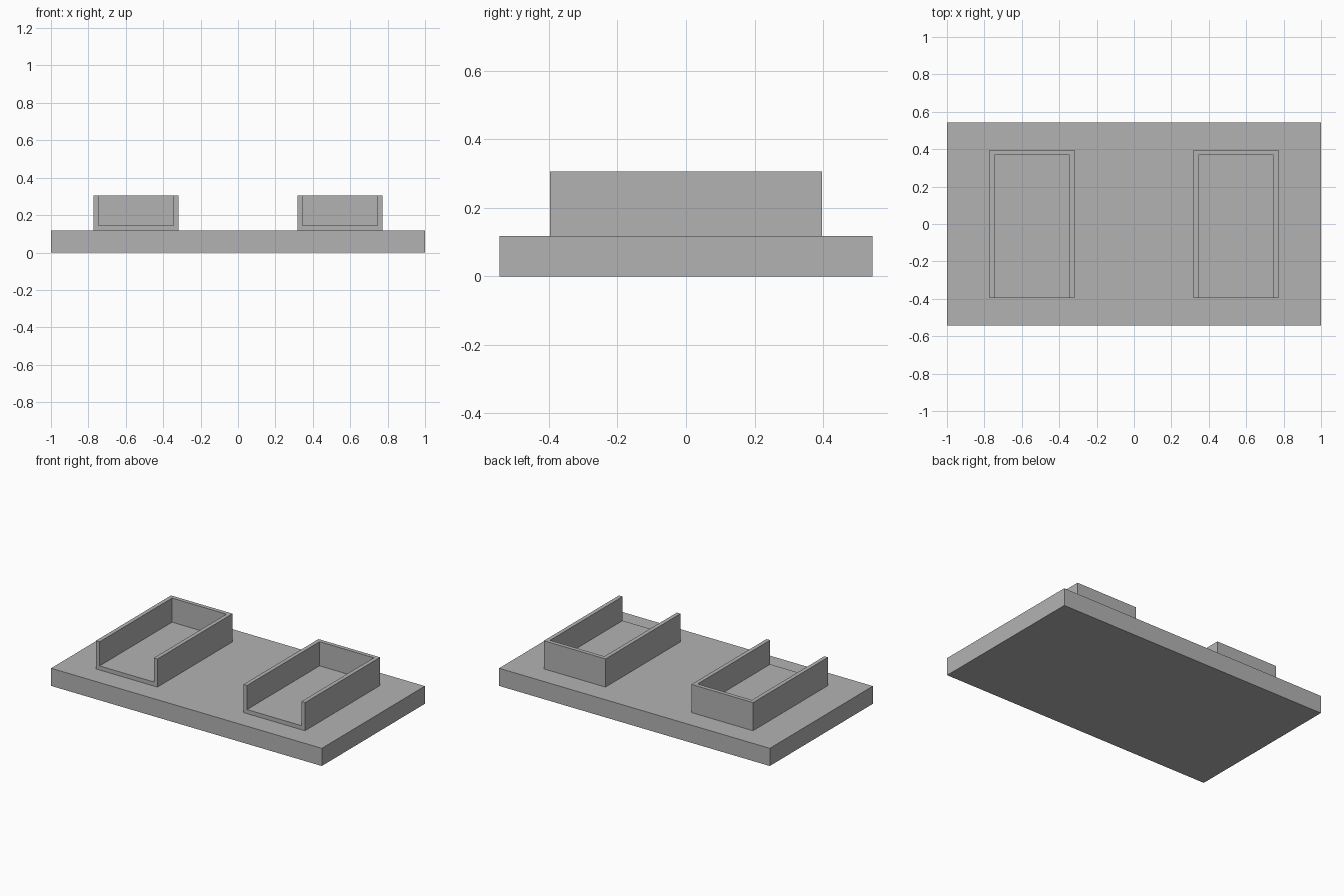
import bpy

cube = bpy.data.objects.get("Cube")
if cube:
    bpy.data.objects.remove(cube, do_unlink=True)

# Single flat colour
grey = bpy.data.materials.new("plain grey")
grey.use_nodes = True
colour = (0.45, 0.45, 0.45, 1)
grey.diffuse_color = colour
grey.node_tree.nodes["Principled BSDF"].inputs["Base Color"].default_value = colour


def box(name, low, high):
    """Add a box spanning two opposite corners."""
    centre = [(a + b) / 2 for a, b in zip(low, high)]
    bpy.ops.mesh.primitive_cube_add(size=1, location=centre)
    obj = bpy.context.object
    obj.name = name
    obj.scale = [b - a for a, b in zip(low, high)]
    bpy.ops.object.transform_apply(location=False, rotation=False, scale=True)
    obj.data.materials.append(grey)
    return obj


BASE_TOP = 0.118
TRAY_TOP = 0.306
WALL = 0.027
HALF_WIDTH = 0.2275
HALF_DEPTH = 0.396

# Base slab
box("base_slab", (-1, -0.544, 0), (1, 0.544, BASE_TOP))

# Two trays, open at the top and the front
for name, x in (("right_tray", -0.545), ("left_tray", 0.545)):
    tray = box(name, (x - HALF_WIDTH, -HALF_DEPTH, BASE_TOP),
               (x + HALF_WIDTH, HALF_DEPTH, TRAY_TOP))
    inner = HALF_WIDTH - WALL
    cutter = box("tray_cutter", (x - inner, -HALF_DEPTH - 0.1, BASE_TOP + WALL),
                 (x + inner, HALF_DEPTH - WALL, TRAY_TOP + 0.1))
    cutter.hide_render = True
    cut = tray.modifiers.new("hollow", 'BOOLEAN')
    cut.operation = 'DIFFERENCE'
    cut.solver = 'EXACT'
    cut.object = cutter
    bpy.context.view_layer.objects.active = tray
    bpy.ops.object.modifier_apply(modifier=cut.name)
    bpy.data.objects.remove(cutter, do_unlink=True)
